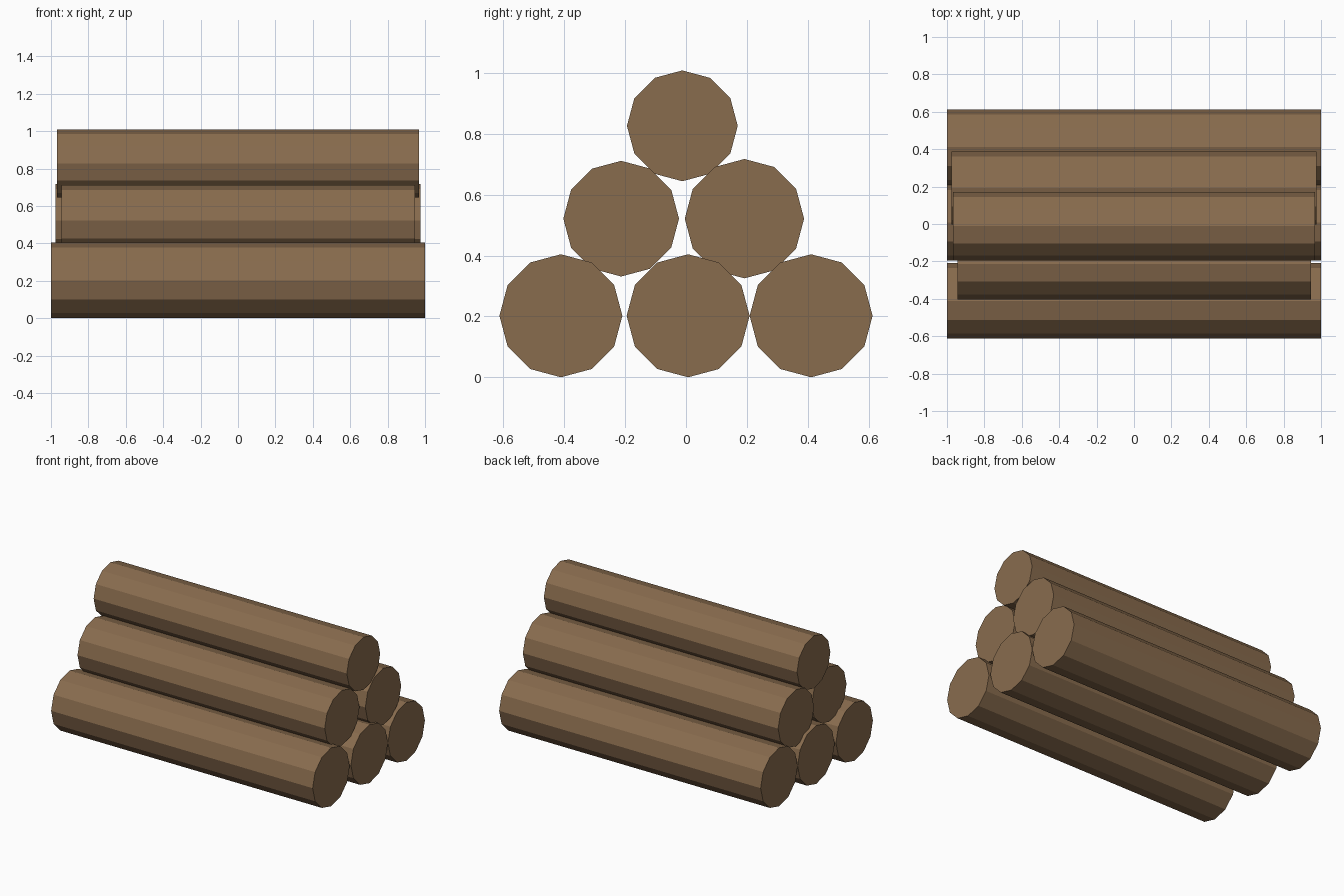
import bpy, math

if "Cube" in bpy.data.objects:
    bpy.data.objects.remove(bpy.data.objects["Cube"])

# One bark-brown colour for the whole stack
wood = bpy.data.materials.new("brown_wood")
wood.diffuse_color = (0.25, 0.15, 0.076, 1.0)
wood.use_nodes = True
wood.node_tree.nodes["Principled BSDF"].inputs["Base Color"].default_value = wood.diffuse_color


def add_log(name, y, z, radius, half_length):
    """A flat-shaded 12-sided log lying along x."""
    bpy.ops.mesh.primitive_cylinder_add(
        vertices=12, radius=radius, depth=2 * half_length,
        location=(0, y, z), rotation=(0, math.pi / 2, 0))
    log = bpy.context.object
    log.name = name
    log.data.materials.append(wood)
    bpy.ops.object.transform_apply(location=False, rotation=True, scale=True)


# Bottom row: three equal full-length logs
for name, y in (("front", -0.411), ("middle", 0.007), ("back", 0.411)):
    add_log("bottom_log_" + name, y, 0.202, 0.202, 1.0)

# Second row: two slightly shorter, thinner logs
add_log("second_row_log_front", -0.213, 0.521, 0.190, 0.945)
add_log("second_row_log_back", 0.192, 0.521, 0.196, 0.976)

# Single log on top
add_log("top_log", -0.012, 0.826, 0.182, 0.968)
